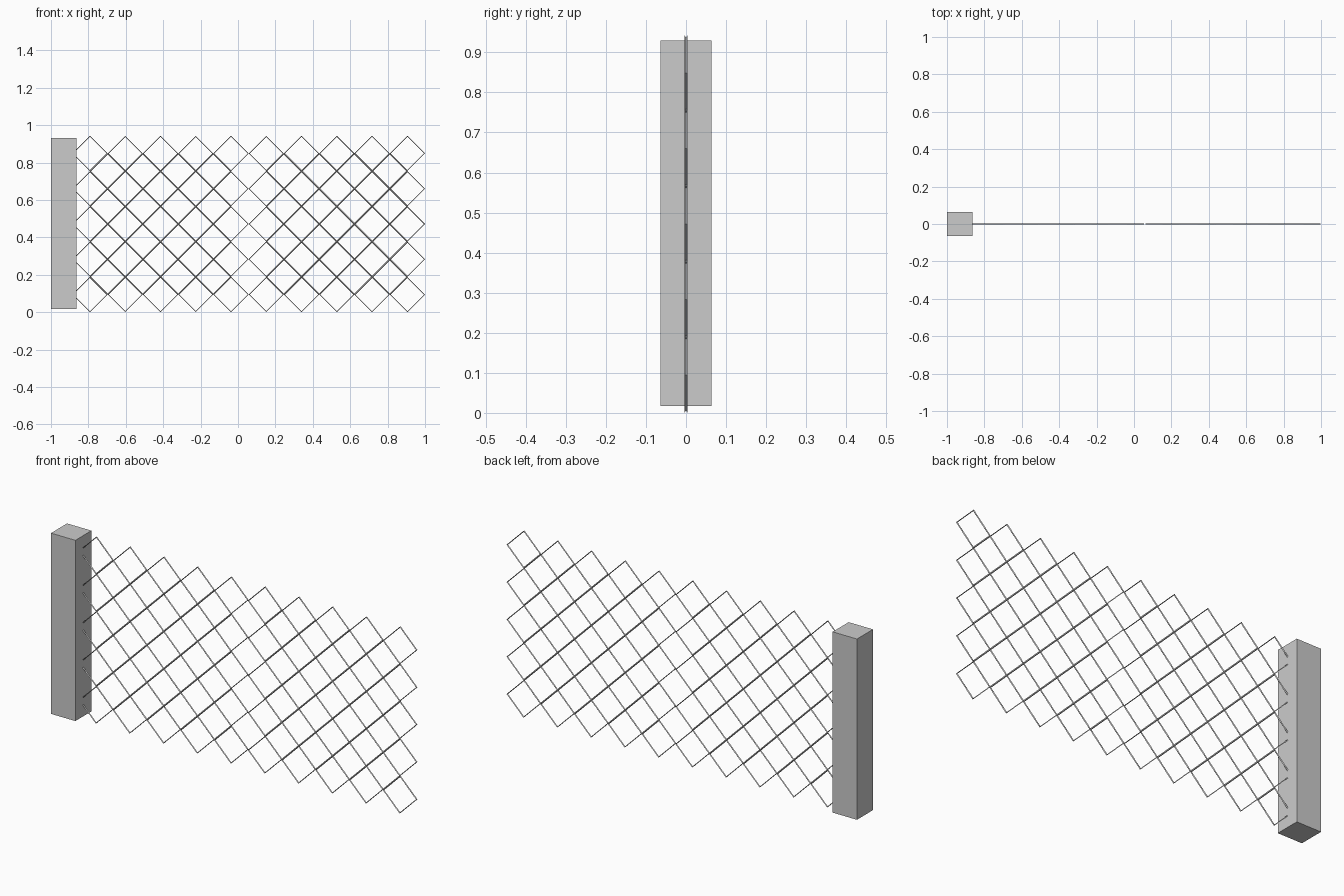
import bpy
import bmesh

if "Cube" in bpy.data.objects:
    bpy.data.objects.remove(bpy.data.objects["Cube"])

H = 0.0943      # half the diagonal of one mesh diamond
N = 5           # diamonds per panel side
WIRE = 0.008    # wire thickness


def diamond_panel(name, x0):
    """Square panel of diamond cells, turned into wires."""
    bm = bmesh.new()
    cells = {}

    def corner(i, j):
        if (i, j) not in cells:
            cells[i, j] = bm.verts.new((x0 + i * H, 0, j * H))
        return cells[i, j]

    for i in range(1, 2 * N):
        for j in range(1, 2 * N):
            if i % 2 == j % 2:
                bm.faces.new([corner(i - 1, j), corner(i, j - 1),
                              corner(i + 1, j), corner(i, j + 1)])
    mesh = bpy.data.meshes.new(name)
    bm.to_mesh(mesh)
    bm.free()
    obj = bpy.data.objects.new(name, mesh)
    bpy.context.collection.objects.link(obj)
    # open outer rim: border wires are half as wide as the inner ones
    mod = obj.modifiers.new("wires", 'WIREFRAME')
    mod.thickness = WIRE
    mod.use_boundary = False
    mod.use_even_offset = True
    mod.use_replace = True
    return obj


# two wire mesh panels side by side, touching at their corners
for k, name in enumerate(("wire_mesh_left", "wire_mesh_right")):
    diamond_panel(name, 1.0 - (2 - k) * 2 * N * H)

# square fence post at the left end
bpy.ops.mesh.primitive_cube_add(size=1, location=(-0.932, 0, 0.4735))
post = bpy.context.object
post.name = "fence_post"
post.scale = (0.136, 0.128, 0.913)
bpy.ops.object.transform_apply(location=False, rotation=False, scale=True)
